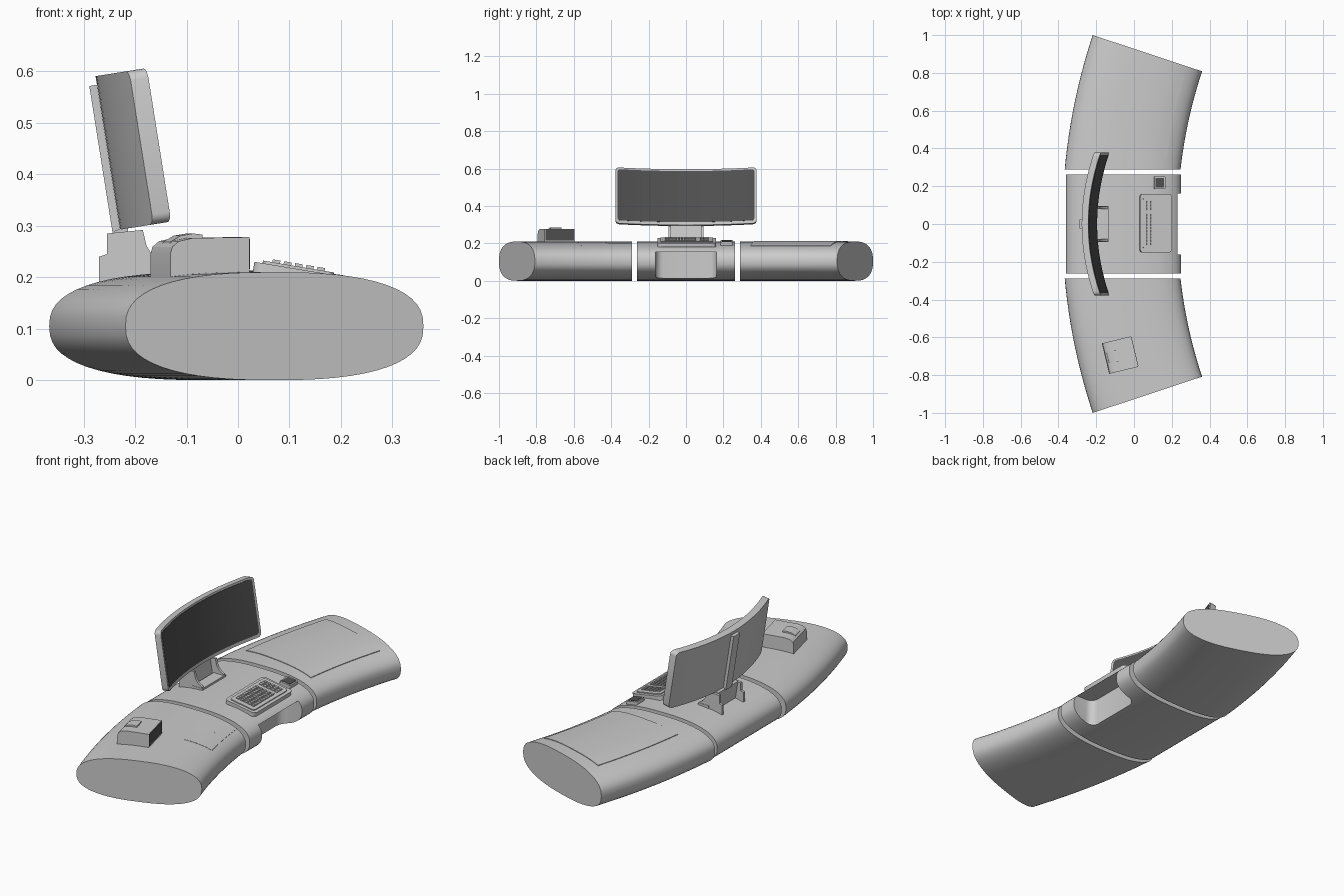
import bpy, bmesh, math
from mathutils import Matrix, Vector

cube = bpy.data.objects.get("Cube")
if cube:
    bpy.data.objects.remove(cube)


def material(name, value):
    m = bpy.data.materials.new(name)
    m.use_nodes = True
    color = (value, value, value, 1)
    m.diffuse_color = color
    m.node_tree.nodes["Principled BSDF"].inputs["Base Color"].default_value = color
    return m


GREY = material("light grey", 0.6)
DARK = material("dark glass", 0.085)


def finish(name, bm, mat, matrix=None):
    if matrix:
        bm.transform(matrix)
    bmesh.ops.recalc_face_normals(bm, faces=bm.faces)
    mesh = bpy.data.meshes.new(name)
    bm.to_mesh(mesh)
    bm.free()
    mesh.materials.append(mat)
    ob = bpy.data.objects.new(name, mesh)
    bpy.context.collection.objects.link(ob)
    smooth(ob)
    return ob


def smooth(ob):
    bpy.ops.object.select_all(action='DESELECT')
    ob.select_set(True)
    bpy.context.view_layer.objects.active = ob
    bpy.ops.object.shade_smooth_by_angle(angle=math.radians(30))


def loft(name, rings, mat, matrix=None):
    """Skin a row of closed rings and cap both ends."""
    bm = bmesh.new()
    rows = [[bm.verts.new(p) for p in ring] for ring in rings]
    n = len(rows[0])
    for a, b in zip(rows, rows[1:]):
        for i in range(n):
            j = (i + 1) % n
            bm.faces.new((a[i], a[j], b[j], b[i]))
    bm.faces.new(rows[0])
    bm.faces.new(rows[-1])
    return finish(name, bm, mat, matrix)


def prism(name, profile, y0, y1, mat, matrix=None):
    return loft(name, [[(x, y, z) for x, z in profile] for y in (y0, y1)], mat, matrix)


def box(name, loc, size, mat, matrix=None, corner=0.0):
    bm = bmesh.new()
    bmesh.ops.create_cube(bm, size=1)
    bmesh.ops.scale(bm, vec=size, verts=bm.verts)
    if corner:
        upright = [e for e in bm.edges if abs(e.verts[0].co.z - e.verts[1].co.z) > size[2] / 2]
        bmesh.ops.bevel(bm, geom=upright, offset=corner, segments=4, profile=0.5, affect='EDGES')
    bm.transform(Matrix.Translation(loc))
    return finish(name, bm, mat, matrix)


# Desk section: a flattened superellipse, bent around a distant centre
HALF_W, HALF_H, POWER = 0.305, 0.105, 2.5
CENTRE_X, MID_R, GAP_Y = 2.80, 2.875, 0.288
END = math.asin(1 / (MID_R + HALF_W))


def section(count=56):
    for i in range(count):
        a = 2 * math.pi * i / count
        c, s = math.cos(a), math.sin(a)
        yield (HALF_W * math.copysign(abs(c) ** (2 / POWER), c),
               HALF_H + HALF_H * math.copysign(abs(s) ** (2 / POWER), s))


def desk_top(offset):
    t = min(abs(offset) / HALF_W, 1)
    return HALF_H + HALF_H * (1 - t ** POWER) ** (1 / POWER)


def polar(r, angle, z):
    return (CENTRE_X - r * math.cos(angle), r * math.sin(angle), z)


def wing(name, side):
    rings = []
    for k in range(13):
        ring = []
        for x, z in section():
            r = MID_R - x
            start = math.asin(GAP_Y / r)
            ring.append(polar(r, side * (start + (END - start) * k / 12), z))
        rings.append(ring)
    return loft(name, rings, GREY)


def top_panel(name, r0, r1, a0, a1, lift=0.003):
    """Thin plate that follows the curve of the desk top."""
    radii = [r0 + (r1 - r0) * i / 12 for i in range(13)]
    rings = []
    for k in range(9):
        a = math.radians(a0 + (a1 - a0) * k / 8)
        rings.append([polar(r, a, desk_top(r - MID_R) + lift) for r in radii] +
                     [polar(r, a, desk_top(r - MID_R) - 0.004) for r in reversed(radii)])
    return loft(name, rings, GREY)


wing("left_wing", 1)
wing("right_wing", -1)
top_panel("left_wing_panel", 2.65, 3.06, 7.5, 17)
top_panel("right_wing_panel_inner", 2.62, 2.70, -6.3, -9, 0.001)
top_panel("right_wing_panel_outer", 2.62, 2.76, -9, -12.2, 0.001)

# Middle of the desk with the knee recess cut under its front
middle = prism("desk_middle", [(x - 0.055, z) for x, z in section()], -0.262, 0.262, GREY)
cutter = box("recess_cutter", (0.28, 0, 0.055), (0.3, 0.325, 0.2), GREY, corner=0.04)
cutter.hide_render = True
cut = middle.modifiers.new("recess", 'BOOLEAN')
cut.operation, cut.solver, cut.object = 'DIFFERENCE', 'EXACT', cutter
bpy.context.view_layer.objects.active = middle
bpy.ops.object.modifier_apply(modifier=cut.name)
bpy.data.objects.remove(cutter)
smooth(middle)

# Curved monitor, leaning back
SAG, HALF_SCREEN = 0.065, 0.375
LEAN = Matrix.Translation((-0.195, 0, 0.298)) @ Matrix.Rotation(math.radians(-9), 4, 'Y')


def curved_slab(name, half, low, high, back, front, radius, mat):
    inner = half - radius
    ys = [inner * i / 12 for i in range(-12, 13)]
    tips = [inner + radius * math.sin(math.radians(a)) for a in (22, 45, 67, 88)]
    ys = [-y for y in reversed(tips)] + ys + tips
    rings = []
    for y in ys:
        over = max(abs(y) - inner, 0)
        cutoff = radius - math.sqrt(max(radius ** 2 - over ** 2, 0))
        bend = SAG * (y / HALF_SCREEN) ** 2
        rings.append([(bend + d, y, v) for d, v in (
            (back, low + cutoff), (front, low + cutoff),
            (front, high - cutoff), (back, high - cutoff))])
    return loft(name, rings, mat, LEAN)


curved_slab("monitor_body", 0.378, 0, 0.302, -0.035, 0, 0.02, GREY)
curved_slab("monitor_screen", 0.366, 0.016, 0.292, -0.002, 0.002, 0.014, DARK)
box("monitor_spine", (-0.041, 0, 0.14), (0.018, 0.05, 0.29), GREY, LEAN)

# Monitor stand: two fins, a cross plate and a base
fin = [(-0.27, 0.19), (-0.27, 0.24), (-0.255, 0.245), (-0.255, 0.285), (-0.185, 0.292),
       (-0.178, 0.262), (-0.165, 0.24), (-0.14, 0.222), (-0.14, 0.19)]
for side, label in ((1, "left"), (-1, "right")):
    prism(label + "_stand_fin", fin, side * 0.08, side * 0.093, GREY)
prism("stand_cross_plate", [(-0.225, 0.2), (-0.24, 0.29), (-0.215, 0.3), (-0.2, 0.2)],
      -0.08, 0.08, GREY)
box("stand_base", (-0.165, 0, 0.211), (0.06, 0.19, 0.014), GREY)

# Keyboard and number pad, sloping with the desk top
SLOPE = Matrix.Rotation(math.radians(9.5), 4, 'Y')
board = Matrix.Translation((0.115, 0.004, 0.205)) @ SLOPE
box("keyboard_base", (0, 0, 0), (0.172, 0.312, 0.022), GREY, board, 0.02)
box("keyboard_deck", (0, 0, 0.013), (0.14, 0.28, 0.006), GREY, board, 0.015)
keys = bmesh.new()
for row in range(5):
    for col in range(14):
        if col == 10:
            continue
        spot = Vector((-0.044 + row * 0.022, -0.11 + col * 0.017, 0.018))
        bmesh.ops.create_cube(keys, size=1, matrix=Matrix.Translation(spot) @
                              Matrix.Diagonal((0.015, 0.012, 0.007, 1)))
finish("keyboard_keys", keys, GREY, board)

pad = Matrix.Translation((0.135, 0.218, 0.2)) @ SLOPE
box("touch_pad", (0, 0, 0), (0.06, 0.068, 0.024), GREY, pad, 0.006)
box("touch_pad_glass", (0, 0, 0.012), (0.046, 0.052, 0.004), DARK, pad)

# Printer on the right wing
spot = Matrix.Translation((-0.074, -0.694, 0.195)) @ Matrix.Rotation(math.radians(13.5), 4, 'Z')
shell = [(-0.079, 0), (-0.079, 0.05), (-0.075, 0.064), (-0.062, 0.075), (-0.035, 0.081),
         (0.079, 0.083), (0.079, 0)]
prism("printer_body", shell, -0.083, 0.083, GREY, spot)
box("printer_front", (0.079, 0, 0.05), (0.004, 0.156, 0.058), DARK, spot)
prism("printer_lid", [(-0.072, 0.06), (-0.066, 0.074), (-0.045, 0.086), (-0.02, 0.09),
                      (-0.002, 0.088), (-0.002, 0.07)], -0.03, 0.03, GREY, spot)
